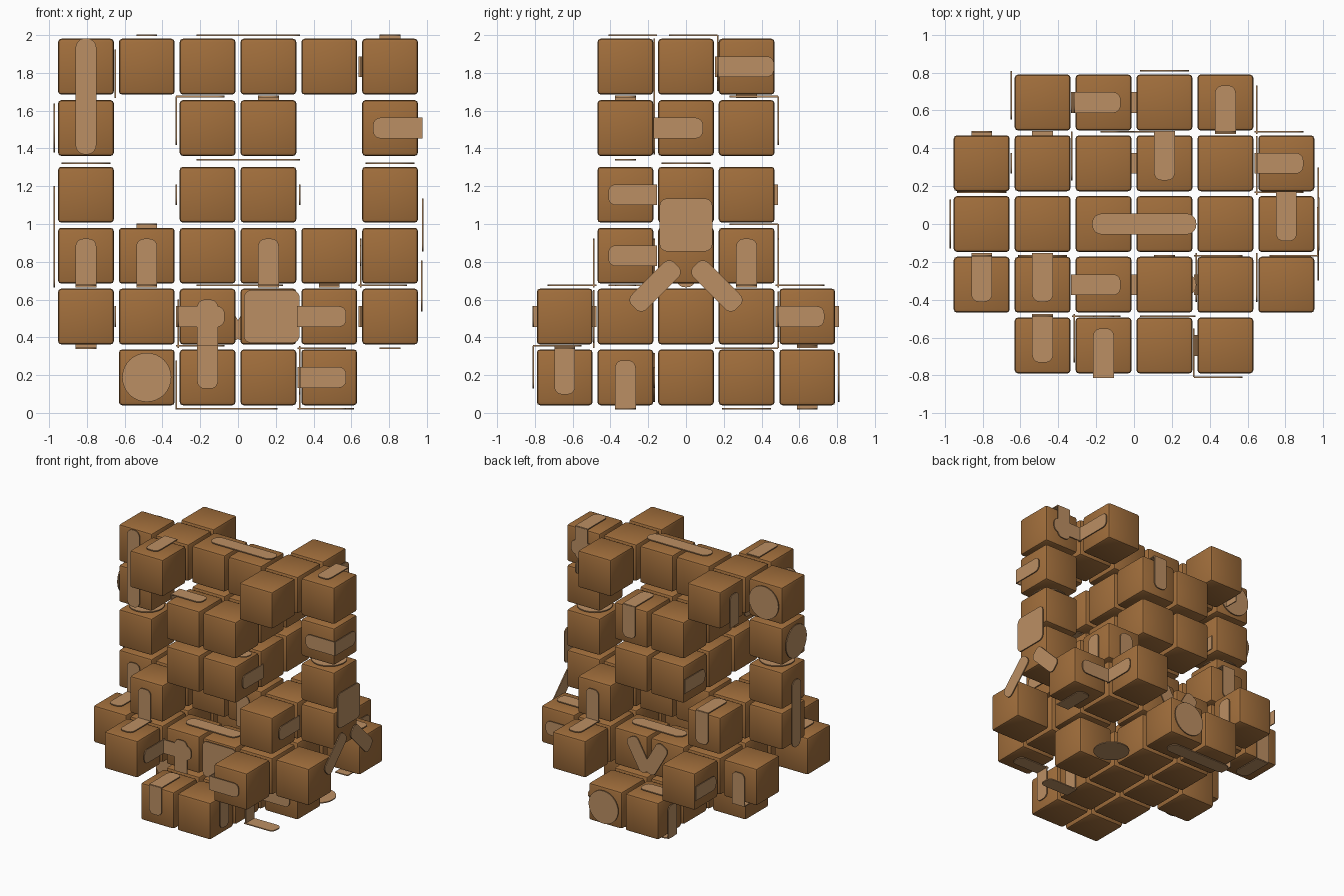
import bpy, bmesh, math
from mathutils import Vector, Matrix

if "Cube" in bpy.data.objects:
    bpy.data.objects.remove(bpy.data.objects["Cube"])

X = [None, -.805, -.483, -.161, .161, .483, .805]
Y = [None, -.642, -.321, 0, .321, .642]
Z = [None, .188, .51, .832, 1.155, 1.508, 1.833]
HALF, OFF, T = .148, .167, .008     # cube half size, plate offset, plate thickness
AX = {'x': 0, 'y': 1, 'z': 2}


def material(name, col):
    m = bpy.data.materials.new(name)
    m.diffuse_color = (*col, 1)
    m.use_nodes = True
    m.node_tree.nodes["Principled BSDF"].inputs["Base Color"].default_value = m.diffuse_color
    return m


WOOD = material("brown wood", (.36, .158, .045))
PALE = material("pale wood", (.50, .275, .125))


def finish(bm, name, mat):
    bmesh.ops.recalc_face_normals(bm, faces=bm.faces)
    me = bpy.data.meshes.new(name)
    bm.to_mesh(me)
    bm.free()
    ob = bpy.data.objects.new(name, me)
    bpy.context.collection.objects.link(ob)
    me.materials.append(mat)
    bpy.context.view_layer.objects.active = ob
    ob.select_set(True)
    bpy.ops.object.shade_smooth_by_angle(angle=math.radians(40))
    ob.select_set(False)


def centre(c):
    return Vector((X[c[0]], Y[c[1]], Z[c[2]]))


def direction(s):
    v = Vector((0, 0, 0))
    v[AX[s[1]]] = 1 if s[0] == '+' else -1
    return v


# ---- stacked cubes, layer by layer: column -> rows
upper = {1: [3], 2: [2, 3, 4], 3: [3], 4: [3], 5: [2, 3, 4], 6: [3]}
middle = {1: [3], 3: [2, 3, 4], 4: [2, 3, 4], 6: [3]}
wide = {1: [2, 4], 2: [1, 2, 3, 4, 5], 3: [2, 4], 4: [2, 4], 5: [1, 2, 3, 4, 5], 6: [2, 4]}
base = {2: [3], 3: [1, 2, 3, 4, 5], 4: [1, 2, 3, 4, 5], 5: [3]}
layers = {1: base, 2: wide, 3: upper, 4: middle, 5: middle, 6: upper}
for k, layer in layers.items():
    bm = bmesh.new()
    for i, rows in layer.items():
        for j in rows:
            bmesh.ops.create_cube(bm, size=2 * HALF, matrix=Matrix.Translation(centre((i, j, k))))
    bmesh.ops.bevel(bm, geom=bm.edges[:], offset=.018, segments=2, profile=.5, affect='EDGES')
    finish(bm, f"cube_layer_{k}", WOOD)

# ---- thin connector plates, all in one mesh
pl = bmesh.new()


def prism(origin, u, v, outline):
    """Thin plate: 2D outline in directions u, v around origin."""
    n = u.cross(v).normalized() * T / 2
    lo = [pl.verts.new(origin + u * a + v * b - n) for a, b in outline]
    hi = [pl.verts.new(origin + u * a + v * b + n) for a, b in outline]
    pl.faces.new(lo)
    pl.faces.new(hi)
    for q in range(len(lo)):
        r = (q + 1) % len(lo)
        pl.faces.new((lo[q], lo[r], hi[r], hi[q]))


def strip(origin, u, v, a0, a1, w=.11, r0=.04, r1=.04):
    """Strip along u from a0 to a1, width w, with rounded ends."""
    pts = []
    h = w / 2
    for a, b, r, st in ((a1, h, r1, 90), (a0, h, r0, 180), (a0, -h, r0, 270), (a1, -h, r1, 360)):
        sa, sb = (1 if a == a1 else -1), (1 if b > 0 else -1)
        if r == 0:
            pts.append((a, b))
            continue
        for q in range(6):
            t = math.radians(st - 90 + 18 * q)
            pts.append((a - sa * r + r * math.cos(t), b - sb * r + r * math.sin(t)))
    prism(origin, u, v, pts)


def tab(cell, face, edge, end=.09):
    """Tab on a cube face, starting square at one edge."""
    n, e = direction(face), direction(edge)
    strip(centre(cell) + n * OFF, -e, n.cross(e), -OFF, end, r0=0)


def bar(cell, face, along, a0, a1, w=.11, r=.05):
    n, u = direction(face), direction(along)
    strip(centre(cell) + n * OFF, u, n.cross(u), a0, a1, w, r, r)


def disc(cell, face):
    n = direction(face)
    u = Vector((n.y, n.z, n.x))
    prism(centre(cell) + n * OFF, u, n.cross(u),
          [(.13 * math.cos(q * math.pi / 16), .13 * math.sin(q * math.pi / 16)) for q in range(32)])


# folded tabs: cell, face, edge at the fold
tabs = [
    # front faces and the ledges under them
    ((1, 3, 3), '-y', '-z'), ((1, 2, 2), '+z', '+y'), ((2, 2, 3), '-y', '-z'), ((2, 1, 2), '+z', '+y'),
    ((4, 3, 3), '-y', '-z'), ((3, 2, 2), '-y', '-x'), ((3, 2, 2), '-y', '-z'), ((2, 1, 2), '+x', '+y'),
    ((3, 1, 1), '+z', '-y'), ((5, 1, 2), '-y', '-x'), ((5, 1, 2), '-x', '-y'), ((5, 3, 1), '-y', '-x'),
    ((6, 3, 5), '-y', '+x'), ((6, 3, 5), '+x', '-y'),
    # top faces
    ((2, 2, 6), '+z', '+y'), ((6, 3, 6), '+z', '+y'), ((6, 3, 6), '+y', '+z'),
    ((3, 2, 5), '+z', '-x'), ((3, 2, 5), '-x', '+z'), ((4, 4, 5), '+z', '+y'), ((4, 4, 5), '+y', '+z'),
    ((5, 5, 2), '+z', '-y'), ((5, 4, 3), '+y', '-z'), ((2, 4, 3), '+z', '+y'), ((2, 4, 3), '+y', '+z'),
    # right faces
    ((4, 2, 4), '+x', '+y'), ((5, 2, 3), '+x', '+y'), ((5, 4, 3), '+x', '-z'), ((6, 4, 2), '+z', '-x'),
    ((5, 5, 2), '+x', '-y'), ((6, 4, 2), '+y', '-x'), ((4, 1, 1), '+x', '+z'), ((5, 1, 2), '-z', '-x'),
    ((4, 2, 1), '+x', '-z'), ((5, 2, 1), '-z', '-x'), ((6, 3, 6), '+y', '-x'),
    # back and left faces
    ((1, 4, 2), '+y', '-z'), ((1, 4, 2), '-z', '+y'), ((3, 5, 1), '-x', '-z'), ((2, 5, 2), '-x', '+y'),
    ((3, 4, 4), '-x', '+y'), ((2, 4, 6), '-x', '-z'), ((6, 4, 2), '-z', '-y'),
    ((2, 5, 2), '+x', '-z'), ((3, 5, 1), '+z', '-x'),
]
for t in tabs:
    tab(*t)
tab((3, 1, 1), '-y', '+z', .06)
tab((5, 4, 6), '+x', '-y', .145)

# long straight bars
bar((3, 3, 6), '+z', '+x', -.06, .49)
bar((3, 2, 2), '+z', '+x', -.06, .40)
bar((3, 4, 2), '+z', '+x', -.06, .40)
bar((3, 2, 5), '-z', '+x', -.06, .49)
bar((1, 3, 5), '-y', '+z', -.14, .475)
bar((1, 3, 3), '-x', '+z', -.167, .37)
bar((3, 5, 1), '-z', '+x', -.17, .37)
bar((4, 2, 2), '-y', '+x', -.13, .165, .28, .04)

# round pads
for cell, face in [((2, 3, 1), '-y'), ((4, 5, 1), '+y'), ((1, 3, 5), '-x'), ((1, 3, 6), '+y'),
                   ((5, 4, 1), '-z'), ((1, 3, 4), '+z'), ((6, 3, 4), '+z')]:
    disc(cell, face)

# square badge with two slanted legs on the right side
AY, AZ = Vector((0, 1, 0)), Vector((0, 0, 1))
strip(Vector((.977, 0, .995)), AY, AZ, -.14, .14, .28)
for s in (-1, 1):
    d = Vector((0, s, -1)).normalized()
    strip(Vector((.974, s * .163, .672)), d, Vector((1, 0, 0)).cross(d), -.16, .16)
    # slanted pair on the back
    e = Vector((s * .5, 0, .87)).normalized()
    strip(Vector((s * .075, .488, .51)), e, Vector((0, 1, 0)).cross(e), -.14, .14)
finish(pl, "connector_plates", PALE)
